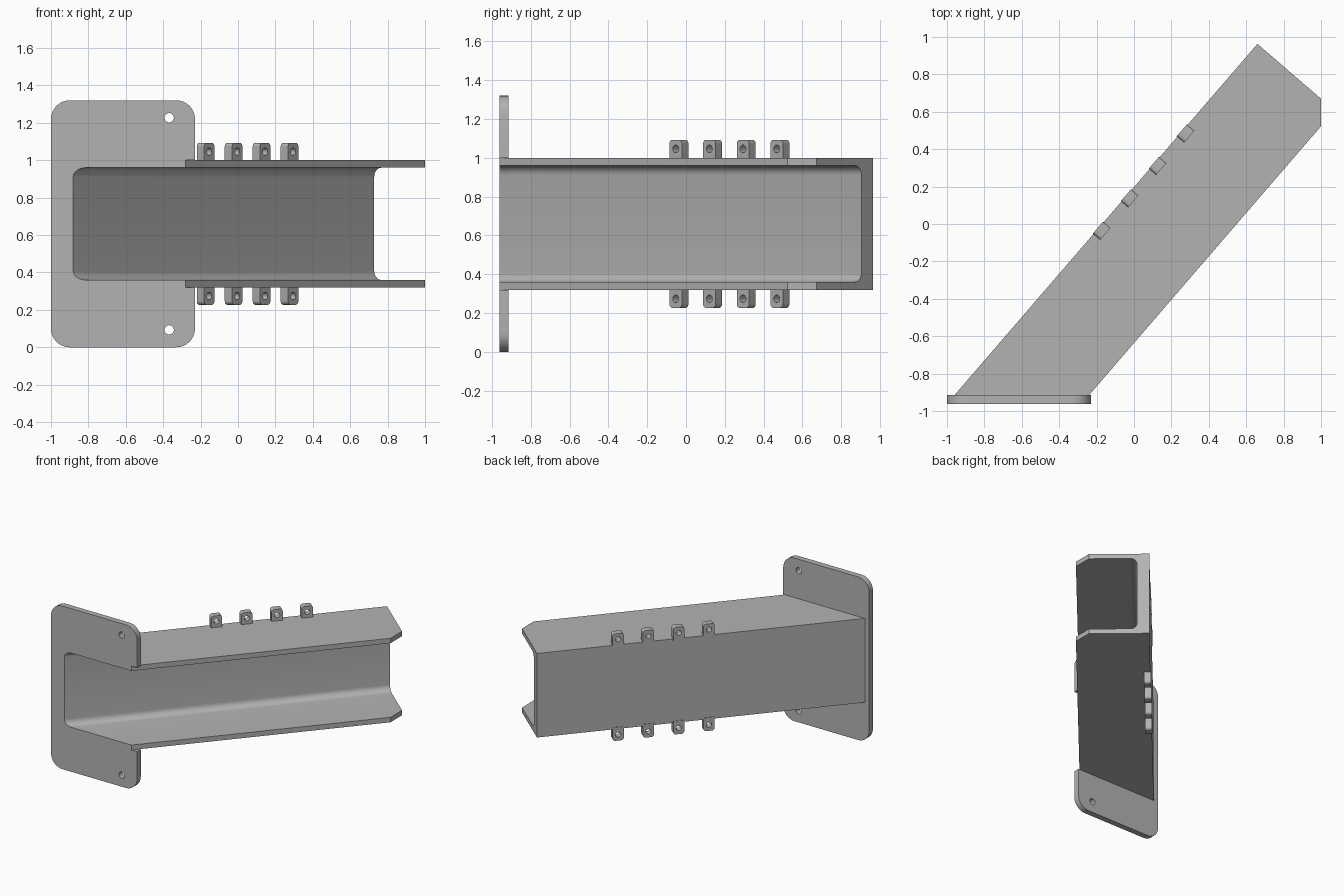
import bpy, bmesh, math
from mathutils import Vector

cube = bpy.data.objects.get("Cube")
if cube:
    bpy.data.objects.remove(cube, do_unlink=True)

steel = bpy.data.materials.new("grey_steel")
steel.use_nodes = True
steel.diffuse_color = (0.45, 0.45, 0.45, 1)
steel.node_tree.nodes["Principled BSDF"].inputs["Base Color"].default_value = (0.45, 0.45, 0.45, 1)

# Beam axes: along its length, and across from the web to the flange edges
ALONG = Vector((0.653, 0.757, 0)).normalized()
ACROSS = Vector((ALONG.y, -ALONG.x, 0))
X, Z = Vector((1, 0, 0)), Vector((0, 0, 1))
FRONT, BACK = -0.962, -0.915
LOW, HIGH, FLANGE, WEB, WIDTH = 0.32, 1.0, 0.04, 0.09, 0.545
CHAMFER, FILLET = 0.447, 0.05
TIP = Vector((0.66, 0.963, 0))


def rounded(u0, u1, v0, v1, radii, steps=8):
    """Rectangle outline, counter-clockwise from the low corner, one radius per corner."""
    corners = [(u0, v0, 1, 1), (u1, v0, -1, 1), (u1, v1, -1, -1), (u0, v1, 1, -1)]
    pts = []
    for i, ((u, v, su, sv), r) in enumerate(zip(corners, radii)):
        if r == 0:
            pts.append((u, v))
            continue
        for k in range(steps + 1):
            a = math.pi * (1 + i / 2 + k / steps / 2)
            pts.append((u + su * r + r * math.cos(a), v + sv * r + r * math.sin(a)))
    return pts


def circle(u, v, r, n=24):
    return [(u + r * math.cos(math.tau * k / n), v + r * math.sin(math.tau * k / n)) for k in range(n)]


def finish(name, bm):
    bmesh.ops.recalc_face_normals(bm, faces=bm.faces)
    mesh = bpy.data.meshes.new(name)
    bm.to_mesh(mesh)
    bm.free()
    mesh.materials.append(steel)
    obj = bpy.data.objects.new(name, mesh)
    bpy.context.scene.collection.objects.link(obj)
    return obj


def prism(name, pts, origin, u, v, sweep):
    """Outline in the u, v plane, swept along a vector."""
    bm = bmesh.new()
    face = bm.faces.new([bm.verts.new(origin + u * a + v * b) for a, b in pts])
    new = bmesh.ops.extrude_face_region(bm, geom=[face], use_keep_orig=True)["geom"]
    bmesh.ops.translate(bm, vec=sweep, verts=[g for g in new if isinstance(g, bmesh.types.BMVert)])
    return finish(name, bm)


def cut(obj, cutters):
    for c in cutters:
        c.hide_render = True
        mod = obj.modifiers.new("cut", 'BOOLEAN')
        mod.operation, mod.solver, mod.object = 'DIFFERENCE', 'EXACT', c
    dg = bpy.context.evaluated_depsgraph_get()
    mesh = bpy.data.meshes.new_from_object(obj.evaluated_get(dg))
    obj.modifiers.clear()
    obj.data = mesh
    for c in cutters:
        bpy.data.objects.remove(c, do_unlink=True)


def smooth(obj):
    bpy.ops.object.select_all(action='DESELECT')
    obj.select_set(True)
    bpy.context.view_layer.objects.active = obj
    bpy.ops.object.shade_smooth_by_angle(angle=math.radians(30))


# Channel beam: C profile, mitred at the plate, far flange corners clipped at x = 1
cavity = rounded(WEB, CHAMFER, LOW + FLANGE, HIGH - FLANGE, (FILLET, 0, 0, FILLET))
n = FILLET and 9
inner_low, inner_high = cavity[:n][::-1], cavity[n + 2:][::-1]
lower = [(0, LOW), (CHAMFER, LOW), (WIDTH, LOW), (WIDTH, LOW + FLANGE), (CHAMFER, LOW + FLANGE)]
upper = [(a, LOW + HIGH - z) for a, z in lower[::-1]]
profile = lower + inner_low + inner_high + upper
bm = bmesh.new()
near, far = [], []
for a, z in profile:
    end = TIP + ACROSS * a
    start = end - ALONG * ((end.y - BACK + 0.01) / ALONG.y)
    if end.x > 1:
        end -= ALONG * ((end.x - 1) / ALONG.x)
    near.append(bm.verts.new(start + Z * z))
    far.append(bm.verts.new(end + Z * z))
for i in range(len(profile)):
    j = (i + 1) % len(profile)
    bm.faces.new((near[i], near[j], far[j], far[i]))
bm.faces.new(near)
bm.faces.new(far[1:5])
bm.faces.new(far[-5:-1])
bm.faces.new(far[:2] + far[4:-4] + far[-2:])
smooth(finish("channel_beam", bm))

# Mounting plate, with the beam's opening and an open notch cut on the beam's slant
plate = prism("mounting_plate", rounded(-1, -0.23, 0, 1.32, (0.1,) * 4),
              Vector((0, FRONT, 0)), X, Z, Vector((0, BACK - FRONT, 0)))
base = TIP - ALONG * ((TIP.y - FRONT + 0.1) / ALONG.y)
slant = X / ACROSS.x
reach = ALONG * 0.4
cutters = [
    prism("opening_cutter", rounded(WEB, 1, LOW + FLANGE, HIGH - FLANGE, (FILLET, 0, 0, FILLET)),
          base, slant, Z, reach),
    prism("notch_cutter", rounded(WIDTH, 1.1, LOW, HIGH, (0,) * 4), base, slant, Z, reach)]
for z in (0.093, 1.227):
    cutters.append(prism("bolt_hole_cutter", circle(-0.368, z, 0.025),
                         Vector((0, FRONT - 0.1, 0)), X, Z, Vector((0, 0.3, 0))))
cut(plate, cutters)
smooth(plate)

# Rows of pierced lugs along the top and bottom of the web
first = Vector((-0.19, -0.022, 0))
for side, edge, sign in (("top", HIGH, 1), ("bottom", LOW, -1)):
    for i in range(4):
        origin = first + ALONG * (0.229 * i) - ACROSS * 0.004 + Z * edge
        lug = prism(f"{side}_lug_{i + 1}", rounded(-0.042, 0.042, -0.015, 0.093, (0, 0, 0.02, 0.02)),
                    origin, ALONG, Z * sign, ACROSS * 0.052)
        hole = prism("lug_hole_cutter", circle(0, 0.046, 0.02), origin - ACROSS * 0.05,
                     ALONG, Z * sign, ACROSS * 0.2)
        cut(lug, [hole])
        smooth(lug)
